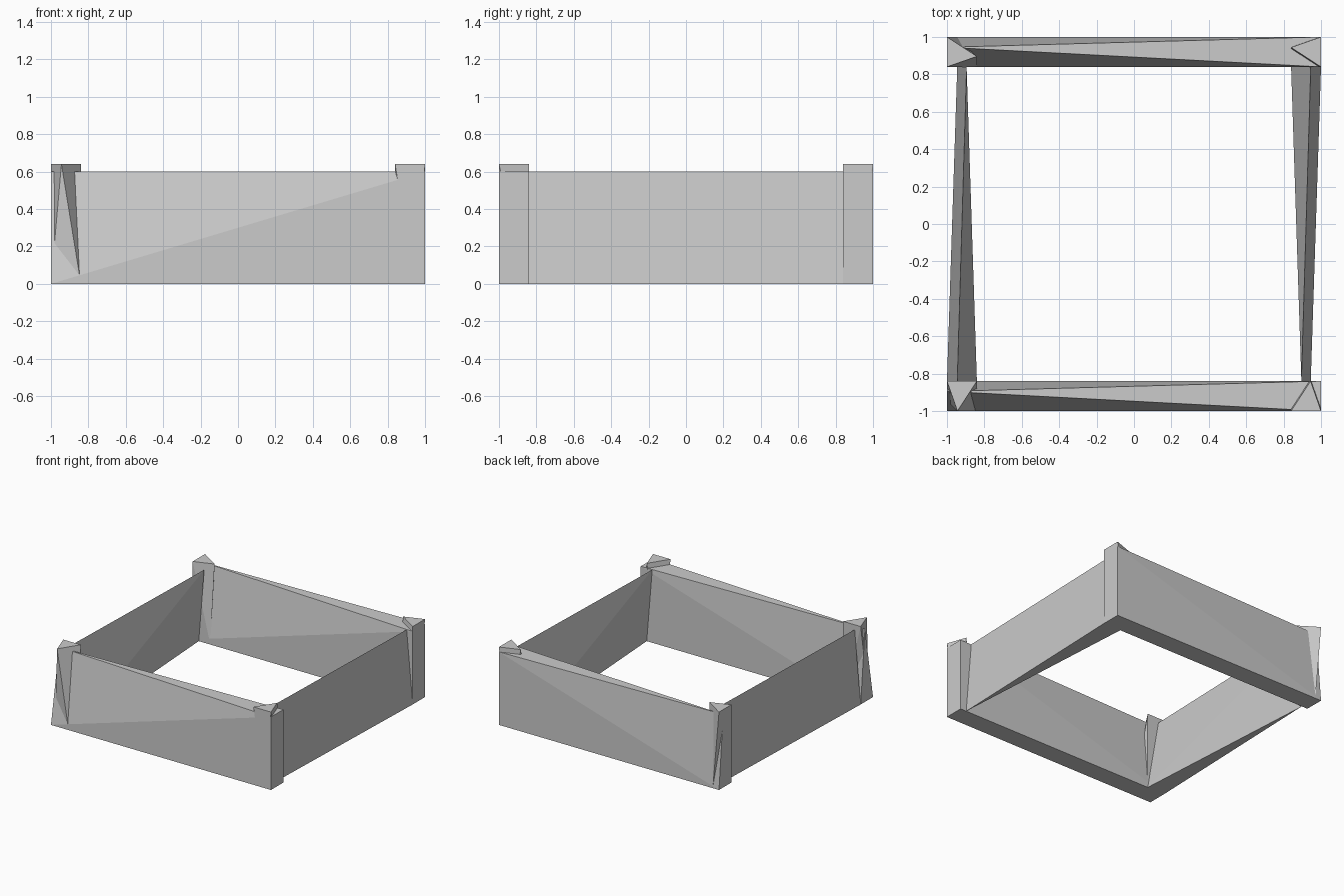
import bpy, bmesh

if "Cube" in bpy.data.objects:
    bpy.data.objects.remove(bpy.data.objects["Cube"])

WALL_H = 0.60
POST_H = 0.64


def hull(name, bottom, top, height):
    """Flat-faced solid between a bottom outline (z=0) and a top outline."""
    bm = bmesh.new()
    for outline, z in ((bottom, 0.0), (top, height)):
        for x, y in outline:
            bm.verts.new((x, y, z))
    bmesh.ops.convex_hull(bm, input=bm.verts)
    bmesh.ops.recalc_face_normals(bm, faces=bm.faces)
    mesh = bpy.data.meshes.new(name)
    bm.to_mesh(mesh)
    bm.free()
    obj = bpy.data.objects.new(name, mesh)
    bpy.context.collection.objects.link(obj)
    return obj


# Front and back boards: full-width base, top tapering to a tip on the left
for name, y0, y1, tip in (("front_board", -1.0, -0.84, -0.895),
                          ("back_board", 0.84, 1.0, 0.945)):
    hull(name, [(-1, y0), (1, y0), (1, y1), (-1, y1)],
         [(-1, tip), (1, y0), (1, y1)], WALL_H)

# Side boards: wedge base with a sharp ridge, turned half round for the right
for name, s in (("left_board", 1), ("right_board", -1)):
    base = [(-1, -0.84), (-0.84, -0.84), (-0.945, 0.84)]
    ridge = [(-0.945, -0.84), (-0.895, 0.84)]
    hull(name, [(s * x, s * y) for x, y in base],
         [(s * x, s * y) for x, y in ridge], WALL_H)

# Corner posts: twisted three-sided blocks (local outlines in half-widths)
posts = {
    "front_left_post": (-1, -1, [(-1, -.3), (1, -1), (1, 1)],
                        [(-1, 1), (1, 1), (-.3, -1)]),
    "front_right_post": (1, -1, [(.3, -1), (1, 1), (-1, 1)],
                         [(1, -1), (-1, -1), (.3, 1)]),
    "back_right_post": (1, 1, [(1, -1), (-1, -1), (.3, 1)],
                        [(1, 1), (1, -1), (-1, .3)]),
    "back_left_post": (-1, 1, [(-1, -1), (1, -1), (-.3, 1)],
                       [(-1, 1), (-1, -1), (1, -.3)]),
}
for name, (sx, sy, low, high) in posts.items():
    def place(pts):
        return [(0.92 * sx + 0.08 * x, 0.92 * sy + 0.08 * y) for x, y in pts]
    hull(name, place(low), place(high), POST_H)
